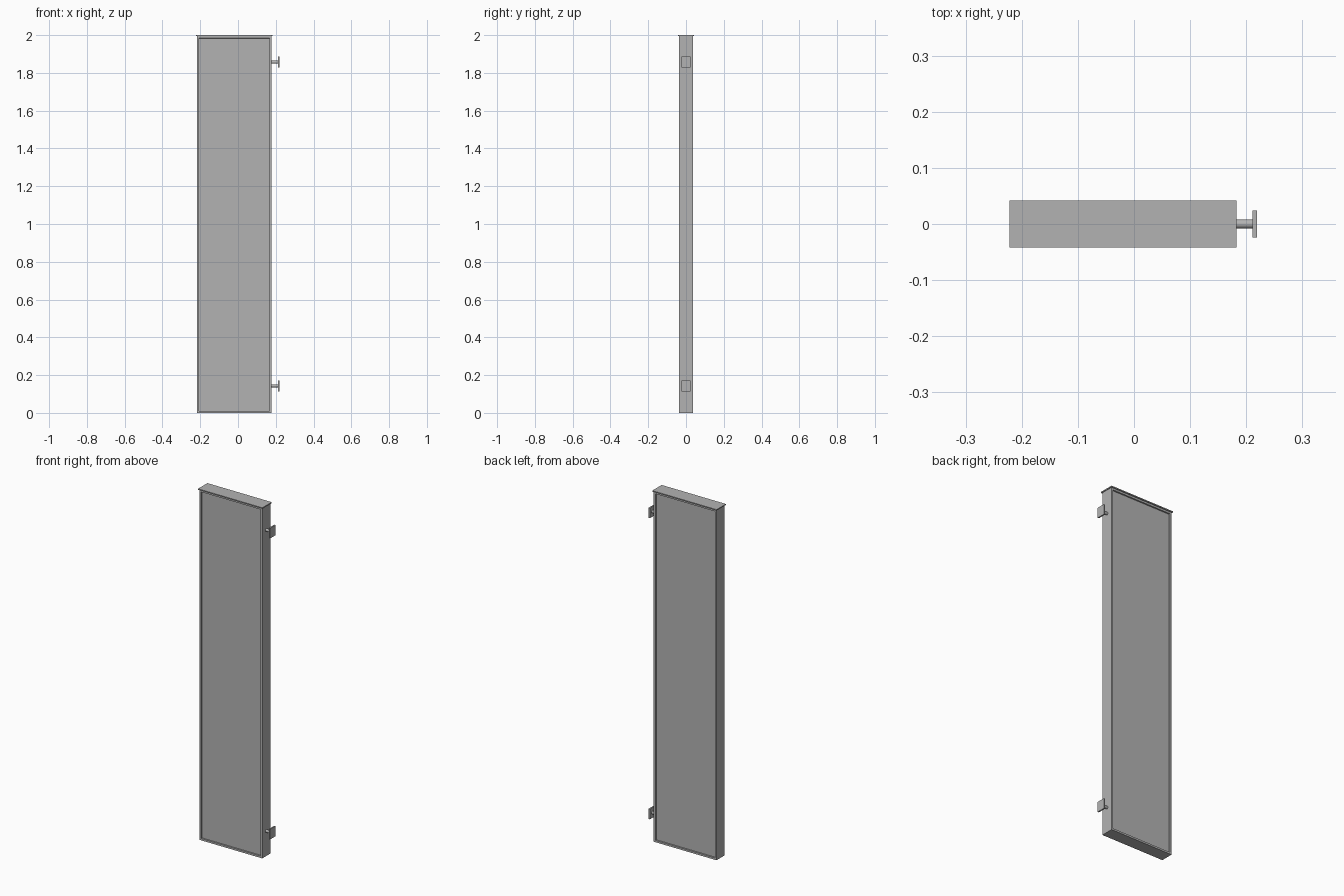
import bpy
import bmesh
from math import pi
from mathutils import Matrix, Vector

cube = bpy.data.objects.get("Cube")
if cube:
    bpy.data.objects.remove(cube, do_unlink=True)

grey = bpy.data.materials.new("light grey metal")
grey.use_nodes = True
colour = (0.45, 0.45, 0.45, 1)
grey.diffuse_color = colour
grey.node_tree.nodes["Principled BSDF"].inputs["Base Color"].default_value = colour


def finish(name, bm):
    mesh = bpy.data.meshes.new(name)
    bm.to_mesh(mesh)
    bm.free()
    mesh.materials.append(grey)
    obj = bpy.data.objects.new(name, mesh)
    bpy.context.collection.objects.link(obj)
    return obj


def box(bm, low, high):
    low, high = Vector(low), Vector(high)
    size = Matrix.Diagonal((high - low).to_4d())
    return bmesh.ops.create_cube(bm, size=1, matrix=Matrix.Translation((low + high) / 2) @ size)


LEFT, RIGHT, DEPTH, TOP = -0.217, 0.178, 0.036, 1.994

# Sign case: raised rim, narrow groove and sunken face panel on both sides
bm = bmesh.new()
box(bm, (LEFT, -DEPTH, 0), (RIGHT, DEPTH, TOP))
bm.normal_update()
for face in [f for f in bm.faces if abs(f.normal.y) > 0.9]:
    bmesh.ops.inset_region(bm, faces=[face], thickness=0.015)
    bmesh.ops.inset_region(bm, faces=[face], thickness=0.0005, depth=-0.008)
finish("sign_case", bm)

# Thin overhanging cover on top
bm = bmesh.new()
box(bm, (LEFT - 0.005, -0.042, TOP), (RIGHT + 0.005, 0.042, 2))
finish("top_cover", bm)

# Wall brackets: a round arm ending in a flat plate
for place, z in (("lower", 0.143), ("upper", 1.857)):
    bm = bmesh.new()
    bmesh.ops.create_cone(
        bm, cap_ends=True, segments=24, radius1=0.008, radius2=0.008, depth=0.036,
        matrix=Matrix.Translation((0.195, 0, z)) @ Matrix.Rotation(pi / 2, 4, "Y"))
    for face in bm.faces:
        face.smooth = len(face.verts) == 4
    for edge in bm.edges:
        edge.smooth = all(len(f.verts) == 4 for f in edge.link_faces)
    finish(place + "_bracket_arm", bm)

    bm = bmesh.new()
    box(bm, (0.211, -0.024, z - 0.029), (0.219, 0.024, z + 0.029))
    finish(place + "_wall_plate", bm)
